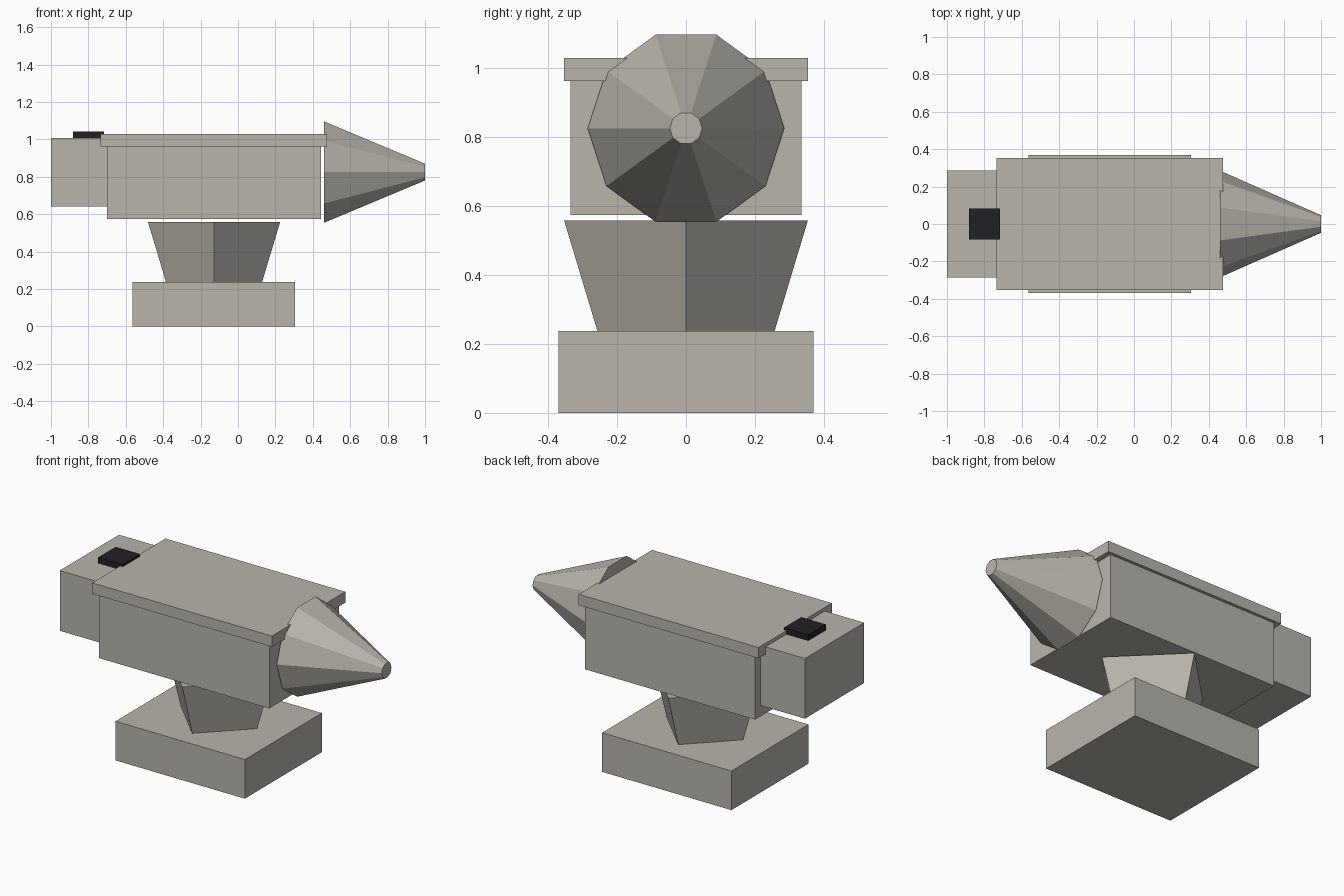
import bpy
import math

default_cube = bpy.data.objects.get("Cube")
if default_cube:
    bpy.data.objects.remove(default_cube, do_unlink=True)


def make_material(name, rgb):
    mat = bpy.data.materials.new(name)
    mat.use_nodes = True
    colour = (*rgb, 1.0)
    mat.diffuse_color = colour
    mat.node_tree.nodes["Principled BSDF"].inputs["Base Color"].default_value = colour
    return mat


stone = make_material("warm grey", (0.48, 0.46, 0.41))
black = make_material("near black", (0.015, 0.015, 0.017))


def finish(name, mat):
    obj = bpy.context.object
    obj.name = name
    obj.data.name = name
    obj.data.materials.append(mat)
    return obj


def box(name, x, half_width, z, mat=stone):
    """Box spanning x and z ranges, symmetric about y = 0."""
    bpy.ops.mesh.primitive_cube_add(
        size=1, location=((x[0] + x[1]) / 2, 0, (z[0] + z[1]) / 2))
    bpy.context.object.scale = (x[1] - x[0], 2 * half_width, z[1] - z[0])
    bpy.ops.object.transform_apply(location=False, rotation=False, scale=True)
    return finish(name, mat)


def frustum(name, sides, r_start, r_end, length, location, rotation):
    bpy.ops.mesh.primitive_cone_add(
        vertices=sides, radius1=r_start, radius2=r_end, depth=length,
        location=location, rotation=rotation)
    return finish(name, stone)


# Foot block and flared four-sided waist, corners on the axes
box("base", (-0.565, 0.305), 0.37, (0, 0.238))
frustum("waist", 4, 0.257, 0.353, 0.319, (-0.128, 0, 0.3975), (0, 0, 0))

# Main block with its overhanging face plate
box("body", (-0.70, 0.445), 0.335, (0.573, 0.962))
box("face_plate", (-0.735, 0.475), 0.353, (0.962, 1.028))

# Heel block and the dark square hole plug
box("heel", (-1.0, -0.70), 0.285, (0.64, 1.006))
box("hardy_hole", (-0.882, -0.717), 0.084, (1.0, 1.041), black)

# Ten-sided horn pointing along +x, with a blunt tip
frustum("horn", 10, 0.285, 0.047, 0.54, (0.73, 0, 0.825), (0, math.pi / 2, 0))
